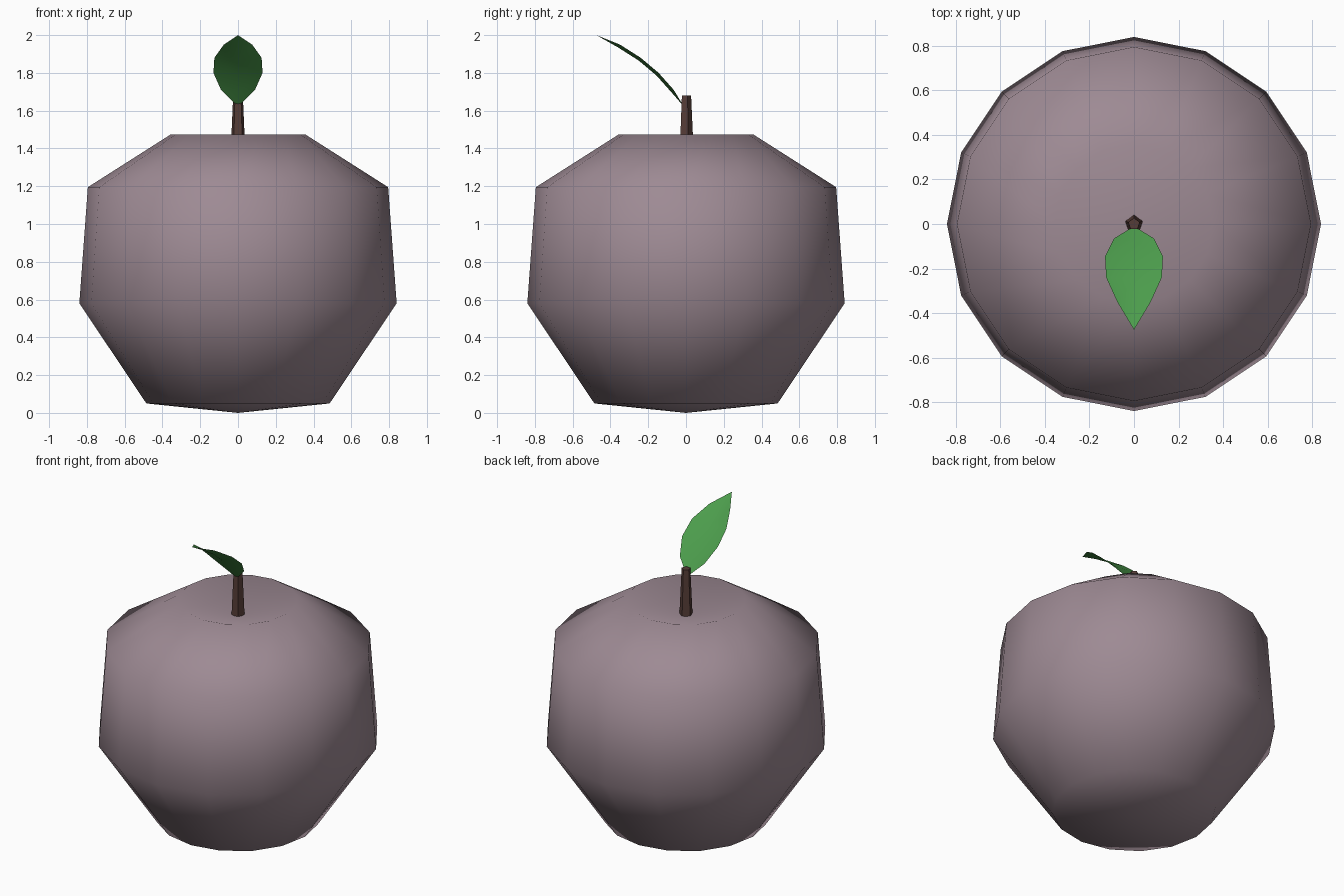
import bpy, bmesh, math

cube = bpy.data.objects.get("Cube")
if cube:
    bpy.data.objects.remove(cube, do_unlink=True)


def material(name, rgb):
    m = bpy.data.materials.new(name)
    m.use_nodes = True
    m.diffuse_color = (*rgb, 1)
    bsdf = m.node_tree.nodes["Principled BSDF"]
    bsdf.inputs["Base Color"].default_value = (*rgb, 1)
    bsdf.inputs["Roughness"].default_value = 0.8
    return m


def finish(name, bm, mat, smooth_angle=None):
    bmesh.ops.recalc_face_normals(bm, faces=bm.faces)
    mesh = bpy.data.meshes.new(name)
    bm.to_mesh(mesh)
    bm.free()
    mesh.materials.append(mat)
    obj = bpy.data.objects.new(name, mesh)
    bpy.context.collection.objects.link(obj)
    if smooth_angle:
        bpy.ops.object.select_all(action="DESELECT")
        obj.select_set(True)
        bpy.context.view_layer.objects.active = obj
        bpy.ops.object.shade_smooth_by_angle(angle=math.radians(smooth_angle))
    return obj


def lathe(profile, sides, start=0.0):
    """Turn (radius, z) points around z; zero radius makes a pole."""
    bm = bmesh.new()
    rings = []
    for r, z in profile:
        count = sides if r else 1
        turn = [start + math.tau * i / sides for i in range(count)]
        rings.append([bm.verts.new((r * math.cos(a), r * math.sin(a), z)) for a in turn])
    for low, high in zip(rings, rings[1:]):
        for i in range(sides):
            j = (i + 1) % sides
            corners = [low[i % len(low)], low[j % len(low)],
                       high[j % len(high)], high[i % len(high)]]
            bm.faces.new(list(dict.fromkeys(corners)))
    return bm


skin = material("dusky mauve", (0.34, 0.255, 0.295))
bark = material("dark brown", (0.09, 0.045, 0.038))
green = material("leaf green", (0.072, 0.333, 0.072))

# Fruit body with a dimple on top and a shallow point below
body = [(0, 0), (0.485, 0.05), (0.84, 0.58), (0.795, 1.195), (0.355, 1.475), (0, 1.37)]
finish("fruit_body", lathe(body, 16), skin, 180)

# Tapered five-sided stem
stem = [(0, 1.35), (0.042, 1.35), (0.027, 1.68), (0, 1.68)]
finish("stem", lathe(stem, 5, math.pi / 2), bark, 30)

# Arched leaf: stations of (half width, y, z) with a slightly sunken midrib
stations = [(0.09, -0.065, 1.71), (0.13, -0.145, 1.80),
            (0.125, -0.24, 1.88), (0.075, -0.35, 1.95)]
bm = bmesh.new()
base = bm.verts.new((0, -0.01, 1.62))
tip = bm.verts.new((0, -0.475, 2.0))
mid = [bm.verts.new((0, y - 0.01, z - 0.015)) for w, y, z in stations]
for side in (-1, 1):
    edge = [bm.verts.new((side * w, y, z)) for w, y, z in stations]
    bm.faces.new((base, edge[0], mid[0]))
    bm.faces.new((tip, edge[-1], mid[-1]))
    for i in range(len(edge) - 1):
        bm.faces.new((mid[i], edge[i], edge[i + 1], mid[i + 1]))
finish("leaf", bm, green, 180)
